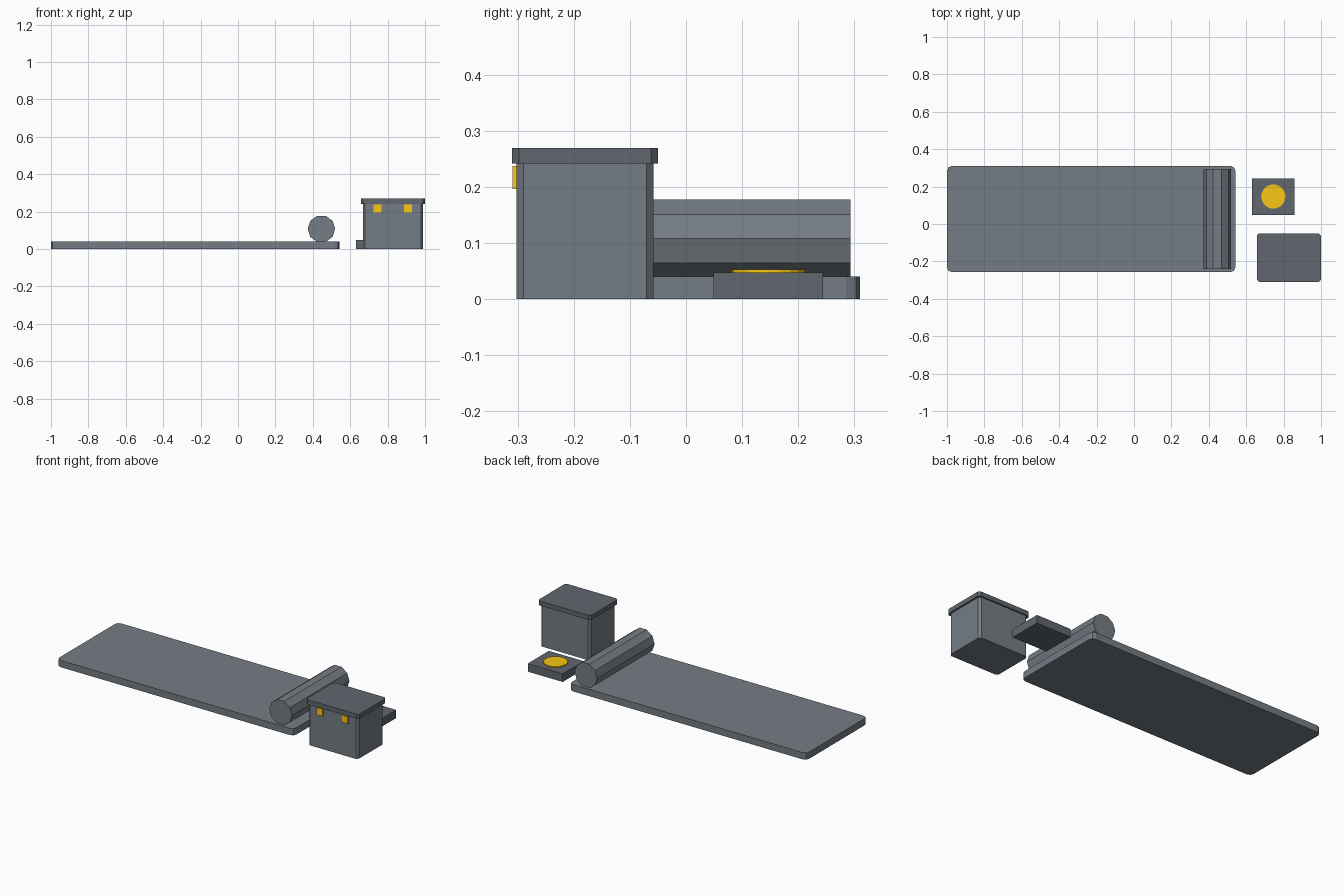
import bpy, bmesh, math
from mathutils import Matrix

if "Cube" in bpy.data.objects:
    bpy.data.objects.remove(bpy.data.objects["Cube"])


def material(name, rgb):
    m = bpy.data.materials.new(name)
    m.diffuse_color = (*rgb, 1)
    m.use_nodes = True
    m.node_tree.nodes["Principled BSDF"].inputs["Base Color"].default_value = m.diffuse_color
    return m


gold = material("gold", (0.95, 0.57, 0.006))
slate = material("slate", (0.178, 0.203, 0.233))
dark = material("dark_slate", (0.12, 0.136, 0.156))


def finish(name, bm, mat):
    me = bpy.data.meshes.new(name)
    bm.to_mesh(me)
    bm.free()
    me.materials.append(mat)
    ob = bpy.data.objects.new(name, me)
    bpy.context.collection.objects.link(ob)
    return ob


def box(name, x, y, z, mat, radius=0, segments=1):
    """Box from (min, max) ranges, with optionally bevelled vertical corners."""
    bm = bmesh.new()
    size = [r[1] - r[0] for r in (x, y, z)]
    centre = [(r[0] + r[1]) / 2 for r in (x, y, z)]
    bmesh.ops.create_cube(bm, size=1, matrix=Matrix.Translation(centre) @ Matrix.Diagonal((*size, 1)))
    if radius:
        upright = [e for e in bm.edges if abs(e.verts[0].co.z - e.verts[1].co.z) > 1e-4]
        bmesh.ops.bevel(bm, geom=upright, offset=radius, segments=segments,
                        profile=0.5, affect='EDGES')
    return finish(name, bm, mat)


def cylinder(name, centre, radius, depth, sides, mat, rotation=Matrix()):
    bm = bmesh.new()
    bmesh.ops.create_cone(bm, cap_ends=True, segments=sides, radius1=radius, radius2=radius,
                          depth=depth, matrix=Matrix.Translation(centre) @ rotation)
    return finish(name, bm, mat)


# Flat sleeping mat with a ten-sided roll lying across one end
box("mat", (-1, 0.542), (-0.257, 0.31), (0, 0.04), slate, 0.025, 2)
cylinder("bed_roll", (0.446, 0.0265, 0.108), 0.0735, 0.533, 10, slate,
         Matrix.Rotation(math.pi / 2, 4, 'X') @ Matrix.Rotation(math.pi / 2, 4, 'Z'))

# Storage box with overhanging lid and two front latches
box("storage_body", (0.667, 0.99), (-0.302, -0.058), (0, 0.243), slate, 0.012)
box("storage_lid", (0.657, 1.0), (-0.31, -0.05), (0.242, 0.269), dark, 0.012)
for side, name in ((-1, "latch_left"), (1, "latch_right")):
    cx = 0.8275 + side * 0.081
    box(name, (cx - 0.021, cx + 0.021), (-0.309, -0.3), (0.196, 0.237), gold)

# Low block with a round plate
box("block", (0.631, 0.858), (0.049, 0.244), (0, 0.0475), dark)
cylinder("round_plate", (0.745, 0.147, 0.0485), 0.065, 0.009, 20, gold)
